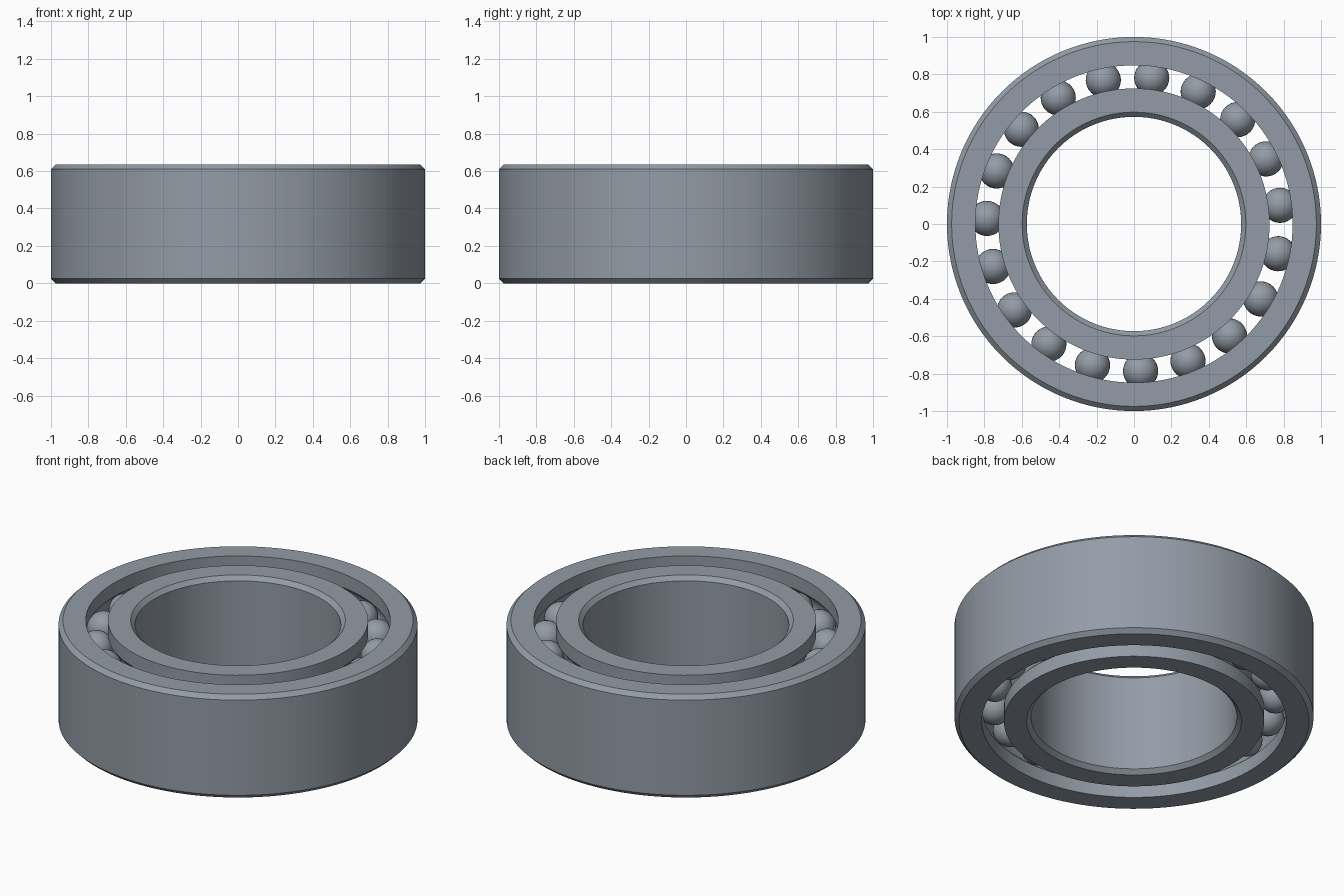
import bpy, bmesh
from math import sin, cos, pi, radians, asin
from mathutils import Matrix

cube = bpy.data.objects.get("Cube")
if cube:
    bpy.data.objects.remove(cube)

HEIGHT = 0.635
PITCH_R, BALL_R, BALLS = 0.787, 0.094, 19
ROWS = (HEIGHT / 4, HEIGHT * 3 / 4)

steel = bpy.data.materials.new("steel grey")
steel.use_nodes = True
colour = (0.29, 0.33, 0.38, 1)
steel.diffuse_color = colour
steel.node_tree.nodes["Principled BSDF"].inputs["Base Color"].default_value = colour


def finish(bm, name):
    bmesh.ops.recalc_face_normals(bm, faces=bm.faces)
    mesh = bpy.data.meshes.new(name)
    bm.to_mesh(mesh)
    bm.free()
    mesh.materials.append(steel)
    obj = bpy.data.objects.new(name, mesh)
    bpy.context.collection.objects.link(obj)
    bpy.ops.object.select_all(action="DESELECT")
    obj.select_set(True)
    bpy.context.view_layer.objects.active = obj
    bpy.ops.object.shade_smooth_by_angle(angle=radians(25))
    return obj


def raceway(wall_r, side):
    """Wall profile from bottom to top with one ball groove per row."""
    groove_r = BALL_R + 0.002
    half = pi / 2 - asin(abs(wall_r - PITCH_R) / groove_r)
    points = [(wall_r, 0)]
    for z in ROWS:
        for i in range(13):
            a = -half + 2 * half * i / 12
            points.append((PITCH_R + side * groove_r * cos(a), z + groove_r * sin(a)))
    return points + [(wall_r, HEIGHT)]


def ring(name, wall_r, side, far_r, bevel=0.025, steps=128):
    """Lathe a closed section: grooved wall plus a chamfered plain wall."""
    flat_r = far_r - side * bevel
    section = raceway(wall_r, side) + [
        (flat_r, HEIGHT), (far_r, HEIGHT - bevel), (far_r, bevel), (flat_r, 0)]
    bm = bmesh.new()
    loops = []
    for s in range(steps):
        a = 2 * pi * s / steps
        loops.append([bm.verts.new((r * cos(a), r * sin(a), z)) for r, z in section])
    for s in range(steps):
        near, far = loops[s], loops[(s + 1) % steps]
        for i in range(len(section)):
            j = (i + 1) % len(section)
            bm.faces.new((near[i], far[i], far[j], near[j]))
    return finish(bm, name)


# Outer and inner races
ring("outer_ring", 0.848, 1, 1.0)
ring("inner_ring", 0.725, -1, 0.573)

# Two aligned rows of balls
for name, z in zip(("lower_balls", "upper_balls"), ROWS):
    bm = bmesh.new()
    for i in range(BALLS):
        a = radians(7.3) + 2 * pi * i / BALLS
        spot = Matrix.Translation((PITCH_R * cos(a), PITCH_R * sin(a), z))
        bmesh.ops.create_uvsphere(bm, u_segments=32, v_segments=16, radius=BALL_R, matrix=spot)
    finish(bm, name)
